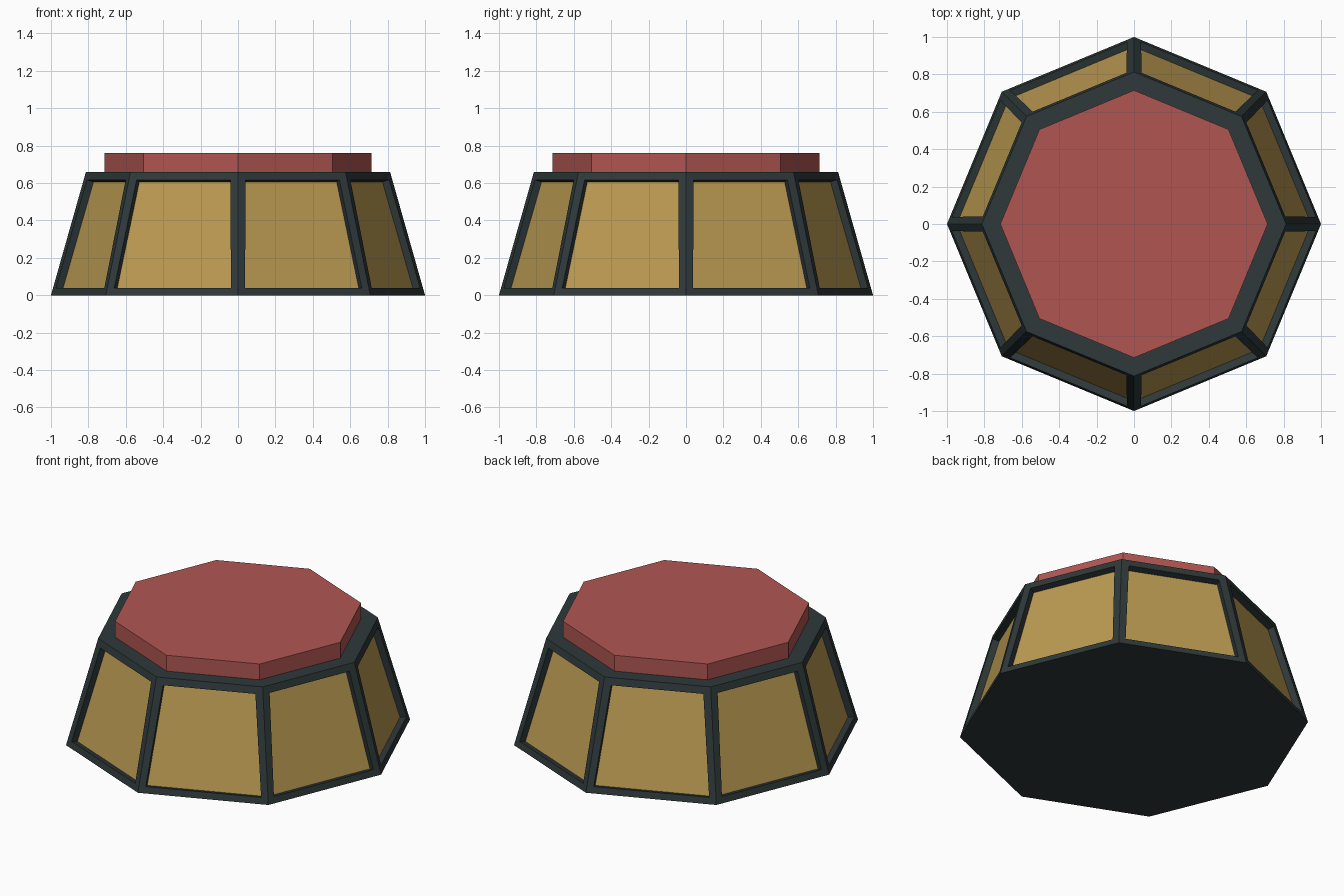
import bpy, bmesh
from mathutils import Matrix

if "Cube" in bpy.data.objects:
    bpy.data.objects.remove(bpy.data.objects["Cube"])


def material(name, rgb):
    m = bpy.data.materials.new(name)
    m.diffuse_color = (*rgb, 1)
    m.use_nodes = True
    m.node_tree.nodes["Principled BSDF"].inputs["Base Color"].default_value = m.diffuse_color
    return m


dark = material("dark slate frame", (0.028, 0.040, 0.041))
gold = material("gold panel", (0.50, 0.325, 0.084))
red = material("red cap", (0.435, 0.093, 0.084))


def octagon(name, r_bottom, r_top, z0, z1, mats, panels=False):
    bm = bmesh.new()
    bmesh.ops.create_cone(bm, cap_ends=True, segments=8, radius1=r_bottom,
                          radius2=r_top, depth=z1 - z0,
                          matrix=Matrix.Translation((0, 0, (z0 + z1) / 2)))
    if panels:
        # frame border around each sloping side, then a recessed gold panel
        sides = [f for f in bm.faces if len(f.verts) == 4]
        bmesh.ops.inset_individual(bm, faces=sides, thickness=0.06)
        bmesh.ops.inset_individual(bm, faces=sides, thickness=0, depth=-0.04)
        for f in sides:
            f.material_index = 1
    me = bpy.data.meshes.new(name)
    bm.to_mesh(me)
    bm.free()
    for m in mats:
        me.materials.append(m)
    ob = bpy.data.objects.new(name, me)
    bpy.context.collection.objects.link(ob)
    return ob


# tapered body with eight recessed panels
octagon("paneled_base", 1.0, 0.813, 0, 0.66, [dark, gold], panels=True)
# flat cap on top
octagon("top_cap", 0.715, 0.715, 0.66, 0.76, [red])
